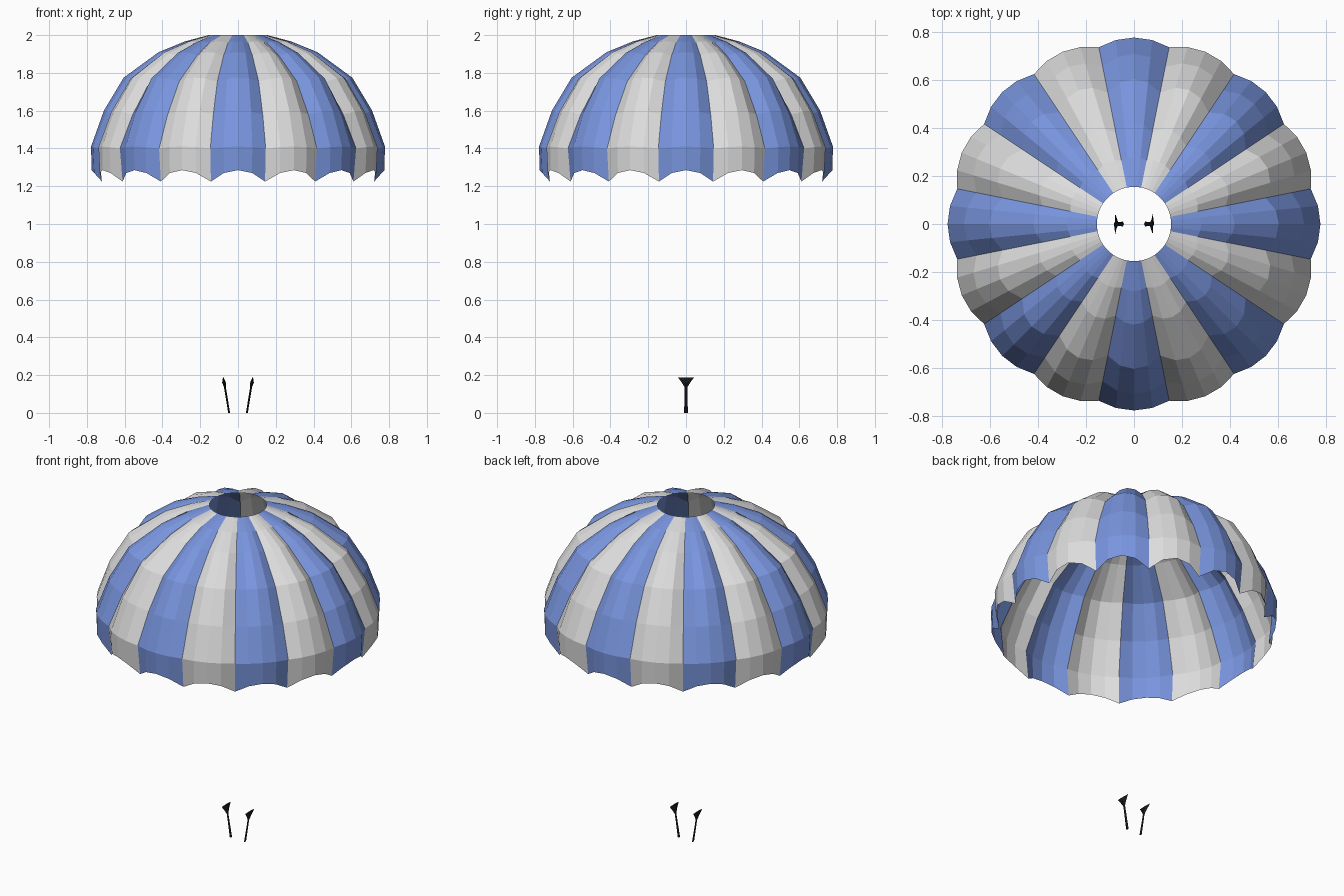
import bpy, bmesh, math

cube = bpy.data.objects.get("Cube")
if cube:
    bpy.data.objects.remove(cube, do_unlink=True)


def make_material(name, colour):
    mat = bpy.data.materials.new(name)
    mat.use_nodes = True
    mat.diffuse_color = (*colour, 1)
    mat.node_tree.nodes["Principled BSDF"].inputs["Base Color"].default_value = (*colour, 1)
    return mat


blue = make_material("canopy blue", (0.19, 0.30, 0.73))
pale = make_material("canopy pale grey", (0.72, 0.72, 0.72))
black = make_material("toggle black", (0.01, 0.01, 0.012))


def finish(bm, name, materials):
    mesh = bpy.data.meshes.new(name)
    bm.to_mesh(mesh)
    bm.free()
    for mat in materials:
        mesh.materials.append(mat)
    obj = bpy.data.objects.new(name, mesh)
    bpy.context.collection.objects.link(obj)
    return obj


# Canopy: billowed gores between a crown profile and a pulled-in seam profile
GORES, COLUMNS = 16, 4
crown = [(0.155, 2.0), (0.28, 1.967), (0.42, 1.91), (0.605, 1.775),
         (0.71, 1.60), (0.778, 1.41), (0.775, 1.285)]
seam = [(0.155, 2.0), (0.27, 1.96), (0.39, 1.892), (0.56, 1.755),
        (0.67, 1.58), (0.752, 1.40), (0.735, 1.225)]

bm = bmesh.new()
total = GORES * COLUMNS
rings = []
for (rc, zc), (rs, zs) in zip(crown, seam):
    ring = []
    for i in range(total):
        t = (i % COLUMNS) / COLUMNS
        billow = 4 * t * (1 - t)
        angle = 2 * math.pi * (i / total - 0.5 / GORES)
        r = rs + (rc - rs) * billow
        z = zs + (zc - zs) * billow
        ring.append(bm.verts.new((r * math.cos(angle), r * math.sin(angle), z)))
    rings.append(ring)
for upper, lower in zip(rings, rings[1:]):
    for i in range(total):
        j = (i + 1) % total
        face = bm.faces.new((upper[i], lower[i], lower[j], upper[j]))
        face.material_index = (i // COLUMNS) % 2
finish(bm, "canopy", [blue, pale])


# Steering toggles: slim leaning stems that flare into flat wedge heads
def toggle(name, side):
    bm = bmesh.new()
    # centre x, half thickness, half width, height
    sections = [(0.047, 0.005, 0.010, 0.0), (0.069, 0.005, 0.007, 0.135),
                (0.074, 0.010, 0.022, 0.16), (0.078, 0.002, 0.043, 0.188)]
    loops = []
    for x, hx, hy, z in sections:
        loops.append([bm.verts.new((side * x + dx * hx, dy * hy, z))
                      for dx, dy in ((1, 0), (0, 1), (-1, 0), (0, -1))])
    for low, high in zip(loops, loops[1:]):
        for i in range(4):
            j = (i + 1) % 4
            bm.faces.new((low[i], low[j], high[j], high[i]))
    bm.faces.new(reversed(loops[0]))
    bm.faces.new(loops[-1])
    finish(bm, name, [black])


toggle("left_toggle", 1)
toggle("right_toggle", -1)
